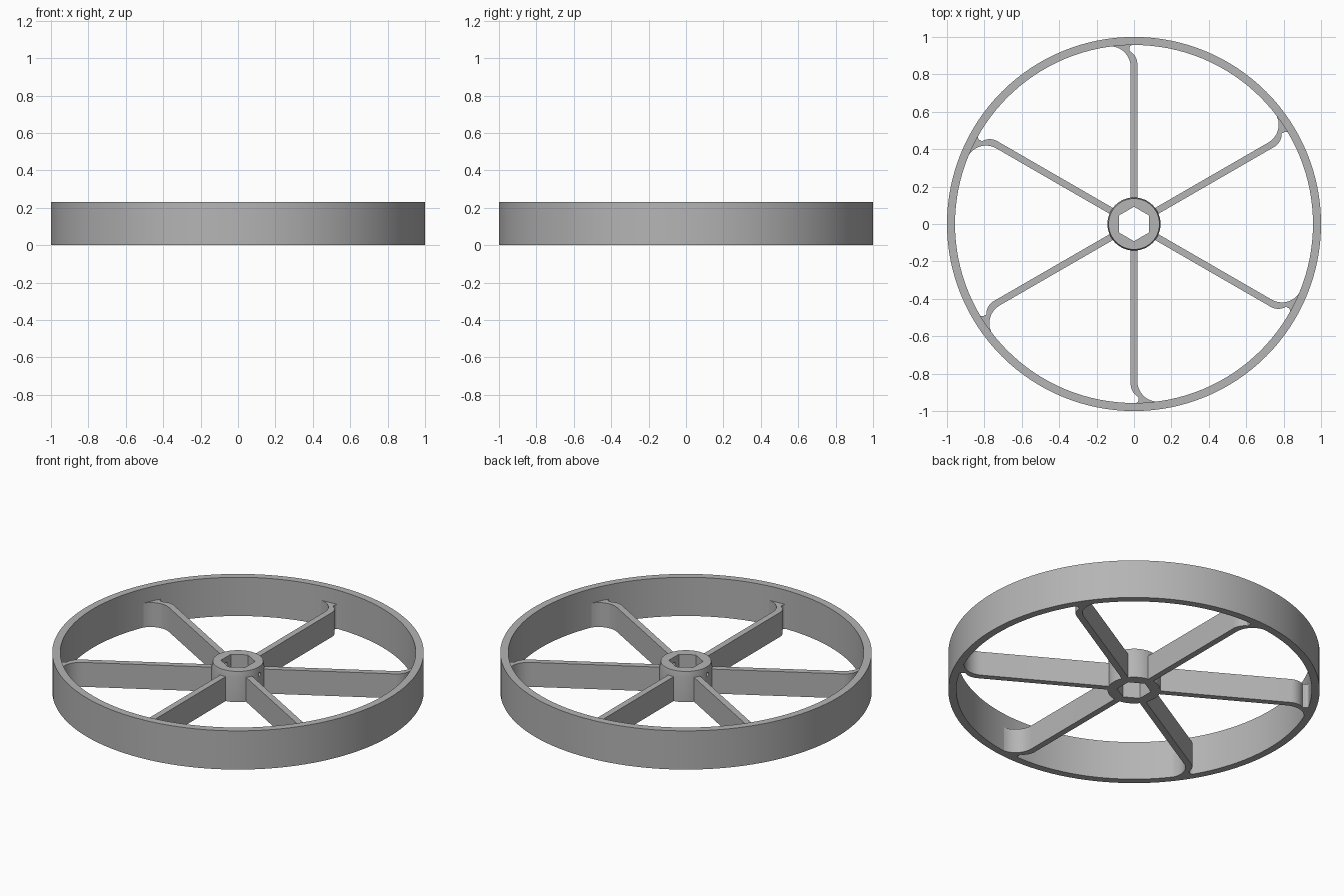
import bpy, bmesh
from math import cos, sin, pi, radians
from mathutils import Matrix

if "Cube" in bpy.data.objects:
    bpy.data.objects.remove(bpy.data.objects["Cube"], do_unlink=True)

RIM_TOP, HUB_TOP, SPOKE_TOP = 0.23, 0.18, 0.145
RIM_INNER = 0.957

grey = bpy.data.materials.new("plain grey")
grey.use_nodes = True
grey.diffuse_color = (0.46, 0.46, 0.46, 1)
grey.node_tree.nodes["Principled BSDF"].inputs["Base Color"].default_value = grey.diffuse_color


def make_object(name, bm):
    bmesh.ops.recalc_face_normals(bm, faces=bm.faces)
    mesh = bpy.data.meshes.new(name)
    bm.to_mesh(mesh)
    bm.free()
    mesh.materials.append(grey)
    obj = bpy.data.objects.new(name, mesh)
    bpy.context.collection.objects.link(obj)
    return obj


def smooth(obj):
    bpy.ops.object.select_all(action="DESELECT")
    obj.select_set(True)
    bpy.context.view_layer.objects.active = obj
    bpy.ops.object.shade_smooth_by_angle(angle=radians(30))


def lathe(name, profile, sides):
    """Spin a closed (radius, z) profile around the z axis."""
    bm = bmesh.new()
    rings = [[bm.verts.new((r * cos(2 * pi * i / sides), r * sin(2 * pi * i / sides), z))
              for r, z in profile] for i in range(sides)]
    n = len(profile)
    for i in range(sides):
        a, b = rings[i], rings[(i + 1) % sides]
        for j in range(n):
            k = (j + 1) % n
            bm.faces.new((a[j], b[j], b[k], a[k]))
    return make_object(name, bm)


def prism(name, outline, bottom, top):
    """Extrude a flat outline upwards."""
    bm = bmesh.new()
    face = bm.faces.new([bm.verts.new((x, y, bottom)) for x, y in outline])
    ext = bmesh.ops.extrude_face_region(bm, geom=[face])
    moved = [v for v in ext["geom"] if isinstance(v, bmesh.types.BMVert)]
    bmesh.ops.translate(bm, verts=moved, vec=(0, 0, top - bottom))
    return make_object(name, bm)


def arc(cx, cy, r, start, end, steps=10):
    angles = [radians(start + (end - start) * i / steps) for i in range(steps + 1)]
    return [(cx + r * cos(a), cy + r * sin(a)) for a in angles]


def cut(obj, cutter):
    mod = obj.modifiers.new("cut", "BOOLEAN")
    mod.operation = "DIFFERENCE"
    mod.solver = "EXACT"
    mod.object = cutter
    cutter.hide_render = True
    cutter.hide_set(True)


# Rim
rim = lathe("rim", [(RIM_INNER, 0), (1, 0), (1, RIM_TOP), (RIM_INNER, RIM_TOP)], 128)
smooth(rim)

# Hub, slightly tapered above the spokes
hub = lathe("hub", [(0.05, 0), (0.142, 0), (0.142, SPOKE_TOP), (0.136, HUB_TOP), (0.05, HUB_TOP)], 64)
smooth(hub)

# Hexagonal bore and cross hole
hexagon = [(0.092 * cos(pi / 6 + i * pi / 3), 0.092 * sin(pi / 6 + i * pi / 3)) for i in range(6)]
cut(hub, prism("bore_cutter", hexagon, -0.1, 0.3))

bm = bmesh.new()
bmesh.ops.create_cone(bm, cap_ends=True, segments=16, radius1=0.011, radius2=0.011, depth=0.4,
                      matrix=Matrix.Translation((0, 0, 0.138)) @ Matrix.Rotation(pi / 2, 4, "Y"))
cut(hub, make_object("cross_hole_cutter", bm))

# Spoke outline along +y: straight arm that sweeps into the rim at its tip
outline = [(0.018, 0.125)]
outline += arc(-0.062, 0.855, 0.08, 0, 62)
outline += arc(-0.008, 0.941, 0.016, 200, 100, 5)
outline += [(0.0, 0.966), (-0.06, 0.968), (-0.125, 0.96)]
outline += arc(-0.128, 0.84, 0.11, 88, 0)
outline += [(-0.018, 0.125)]

for i in range(6):
    spoke = prism(f"spoke_{i + 1}", outline, 0, SPOKE_TOP)
    smooth(spoke)
    spoke.rotation_euler.z = i * pi / 3
